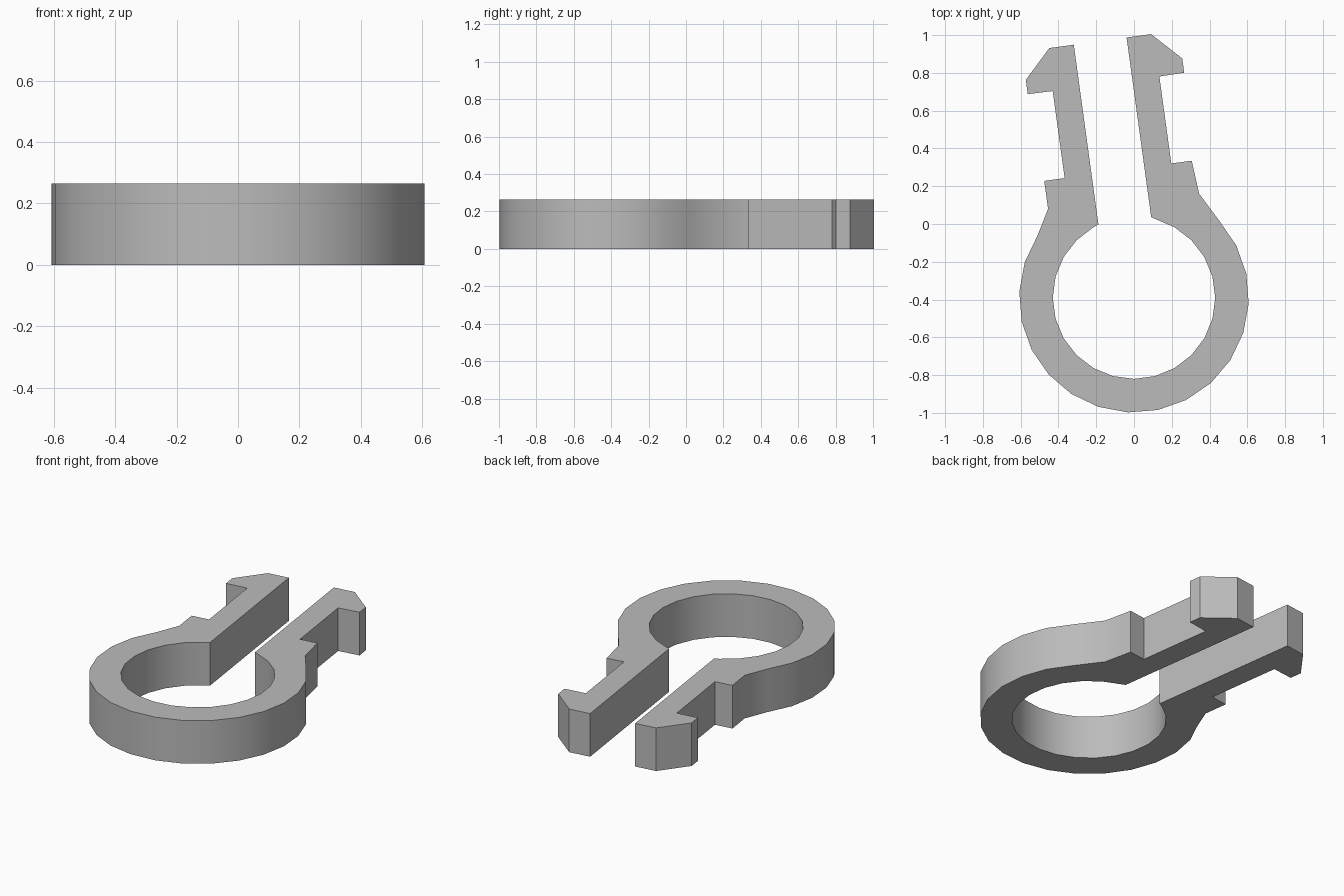
import bpy, bmesh
from math import cos, sin, radians
from mathutils import Vector, Matrix

cube = bpy.data.objects.get("Cube")
if cube:
    bpy.data.objects.remove(cube, do_unlink=True)

HEIGHT = 0.265
CENTRE = Vector((0, -0.39))
OUTER, INNER = 0.608, 0.43
TILT = Matrix.Rotation(radians(7.8), 2)

grey = bpy.data.materials.new("plain grey")
grey.use_nodes = True
grey.diffuse_color = (0.5, 0.5, 0.5, 1)
grey.node_tree.nodes["Principled BSDF"].inputs["Base Color"].default_value = (0.5, 0.5, 0.5, 1)

# One arm, from the slot corner to the barbed tip and down to the shoulder
ARM = [(0.141, 0.41), (0.141, 1.37), (0.272, 1.37), (0.418, 1.22),
       (0.418, 1.144), (0.285, 1.142), (0.285, 0.677), (0.394, 0.677)]


def arc(radius, start, end, step):
    return [CENTRE + radius * Vector((cos(radians(a)), sin(radians(a))))
            for a in range(start, end + step, step)]


def arm(side):
    return [CENTRE + TILT @ Vector((side * x + 0.007, y)) for x, y in ARM]


# Closed outline: right-hand arm, outer ring, left-hand arm, inner ring
outline = arm(1) + [Vector((0.345, 0.16))]
outline += arc(OUTER, 42, -213, -15)
outline += [Vector((-0.455, 0.08))] + arm(-1)[::-1]
outline += arc(INNER, 120, 420, 15)

# Extrude the outline into the clip
bm = bmesh.new()
base = bm.faces.new([bm.verts.new((p.x, p.y, 0)) for p in outline])
top = bmesh.ops.extrude_face_region(bm, geom=[base], use_keep_orig=True)
bmesh.ops.translate(bm, vec=(0, 0, HEIGHT),
                    verts=[g for g in top["geom"] if isinstance(g, bmesh.types.BMVert)])
bmesh.ops.recalc_face_normals(bm, faces=bm.faces)
# Concave caps are split so that they shade cleanly
bmesh.ops.triangulate(bm, faces=[f for f in bm.faces if len(f.verts) > 4])
mesh = bpy.data.meshes.new("spring_clip")
bm.to_mesh(mesh)
bm.free()
mesh.materials.append(grey)

clip = bpy.data.objects.new("spring_clip", mesh)
bpy.context.collection.objects.link(clip)
bpy.ops.object.select_all(action="DESELECT")
clip.select_set(True)
bpy.context.view_layer.objects.active = clip
bpy.ops.object.shade_smooth_by_angle(angle=radians(30))
